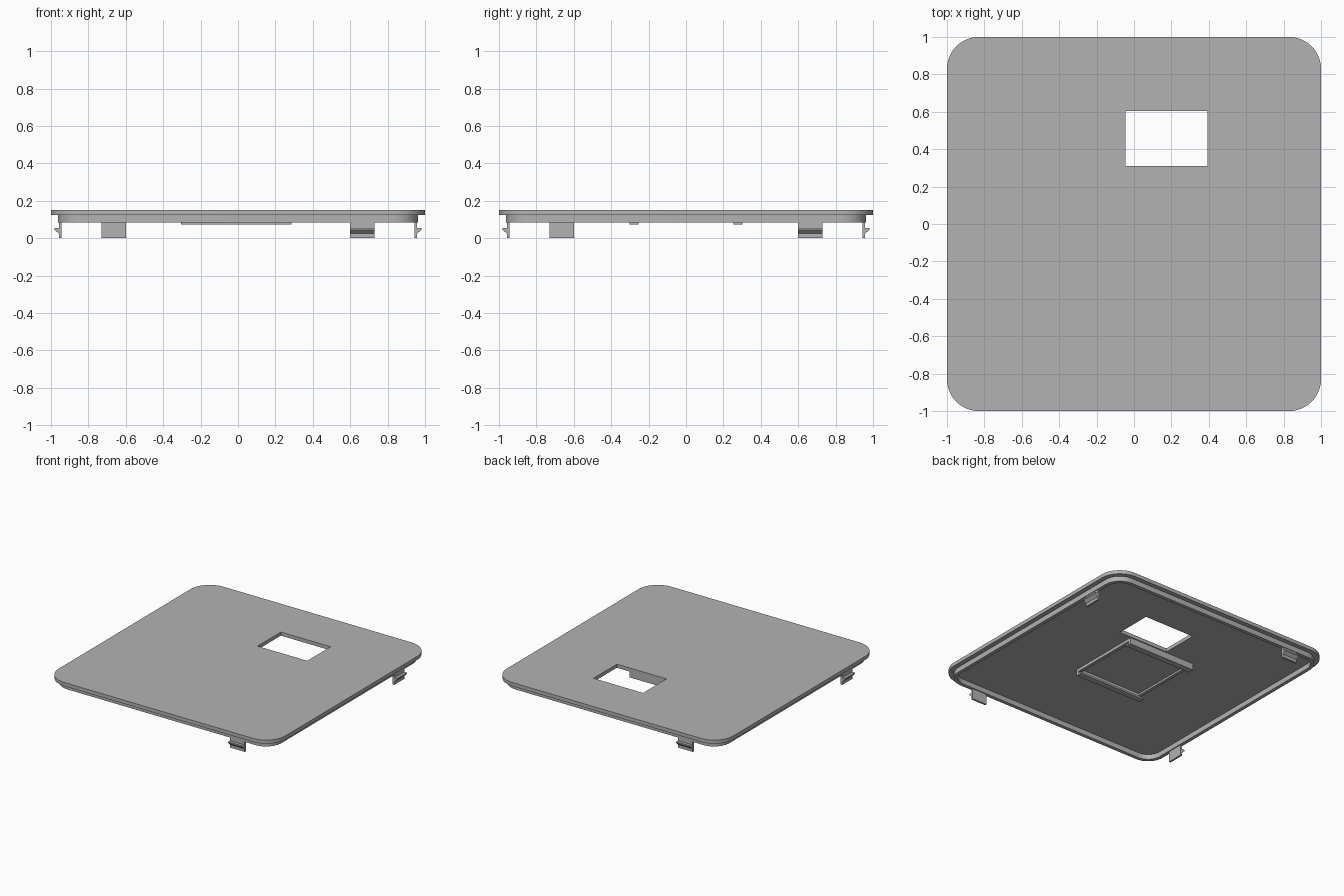
import bpy, bmesh
from math import pi, sin, cos
from mathutils import Matrix, Vector

if "Cube" in bpy.data.objects:
    bpy.data.objects.remove(bpy.data.objects["Cube"])

grey = bpy.data.materials.new("mid_grey")
grey.use_nodes = True
colour = (0.45, 0.45, 0.45, 1)
grey.diffuse_color = colour
grey.node_tree.nodes["Principled BSDF"].inputs["Base Color"].default_value = colour


def rounded(half, radius, steps=12):
    """Square outline with rounded corners."""
    pts = []
    for q, (sx, sy) in enumerate([(1, 1), (-1, 1), (-1, -1), (1, -1)]):
        for i in range(steps + 1):
            a = (q + i / steps) * pi / 2
            pts.append((sx * (half - radius) + radius * cos(a),
                        sy * (half - radius) + radius * sin(a)))
    return pts


def rect(x0, x1, y0, y1):
    return [(x0, y0), (x1, y0), (x1, y1), (x0, y1)]


def prism(name, loops, low, high, matrix=Matrix(), smooth=False):
    """Extrude an outline, with optional holes, along local z."""
    bm = bmesh.new()
    edges = []
    for loop in loops:
        vs = [bm.verts.new((x, y, low)) for x, y in loop]
        edges += [bm.edges.new((v, vs[i - 1])) for i, v in enumerate(vs)]
    bmesh.ops.triangle_fill(bm, edges=edges, use_beauty=True, normal=(0, 0, 1))
    top = bmesh.ops.extrude_face_region(bm, geom=bm.faces[:], use_keep_orig=True)
    moved = [g for g in top["geom"] if isinstance(g, bmesh.types.BMVert)]
    bmesh.ops.translate(bm, verts=moved, vec=Vector((0, 0, high - low)))
    bmesh.ops.transform(bm, matrix=matrix, verts=bm.verts[:])
    bmesh.ops.recalc_face_normals(bm, faces=bm.faces[:])
    mesh = bpy.data.meshes.new(name)
    bm.to_mesh(mesh)
    bm.free()
    mesh.materials.append(grey)
    obj = bpy.data.objects.new(name, mesh)
    bpy.context.collection.objects.link(obj)
    if smooth:
        bpy.ops.object.select_all(action="DESELECT")
        obj.select_set(True)
        bpy.context.view_layer.objects.active = obj
        bpy.ops.object.shade_smooth_by_angle(angle=pi / 6)
    return obj


# Cover plate with its window, and the rim under it
prism("cover_plate", [rounded(1, 0.17), rect(-0.045, 0.393, 0.31, 0.604)],
      0.123, 0.152, smooth=True)
prism("under_rim", [rounded(0.963, 0.135), rounded(0.935, 0.107)],
      0.083, 0.123, smooth=True)

# Snap clips: profile in (outward, up), swept sideways, one per side
clip = [(0.943, 0), (0.958, 0), (0.958, 0.024), (0.98, 0.045),
        (0.98, 0.055), (0.958, 0.055), (0.958, 0.123), (0.943, 0.123)]
stand = Matrix.Rotation(pi / 2, 4, "X")
for i, side in enumerate(["right", "back", "left", "front"]):
    turn = Matrix.Rotation(i * pi / 2, 4, "Z")
    prism("clip_" + side, [clip], -0.73, -0.6, turn @ stand)

# L-shaped slide rails, with lips facing inward
rail = [(0.302, 0.123), (0.302, 0.072), (0.254, 0.072),
        (0.254, 0.086), (0.28, 0.086), (0.28, 0.123)]
along_x = Matrix(((0, 0, 1, 0), (1, 0, 0, 0), (0, 1, 0, 0), (0, 0, 0, 1)))
for side, flip in (("back", 1), ("front", -1)):
    mirror = Matrix.Diagonal((1, flip, 1, 1))
    prism("rail_" + side, [rail], -0.305, 0.287, mirror @ along_x)

# Low stops closing the ends of the slide
prism("stop_left", [rect(0.262, 0.287, -0.28, 0.28)], 0.1, 0.123)
prism("stop_right", [rect(-0.305, -0.28, -0.28, 0.28)], 0.108, 0.123)
